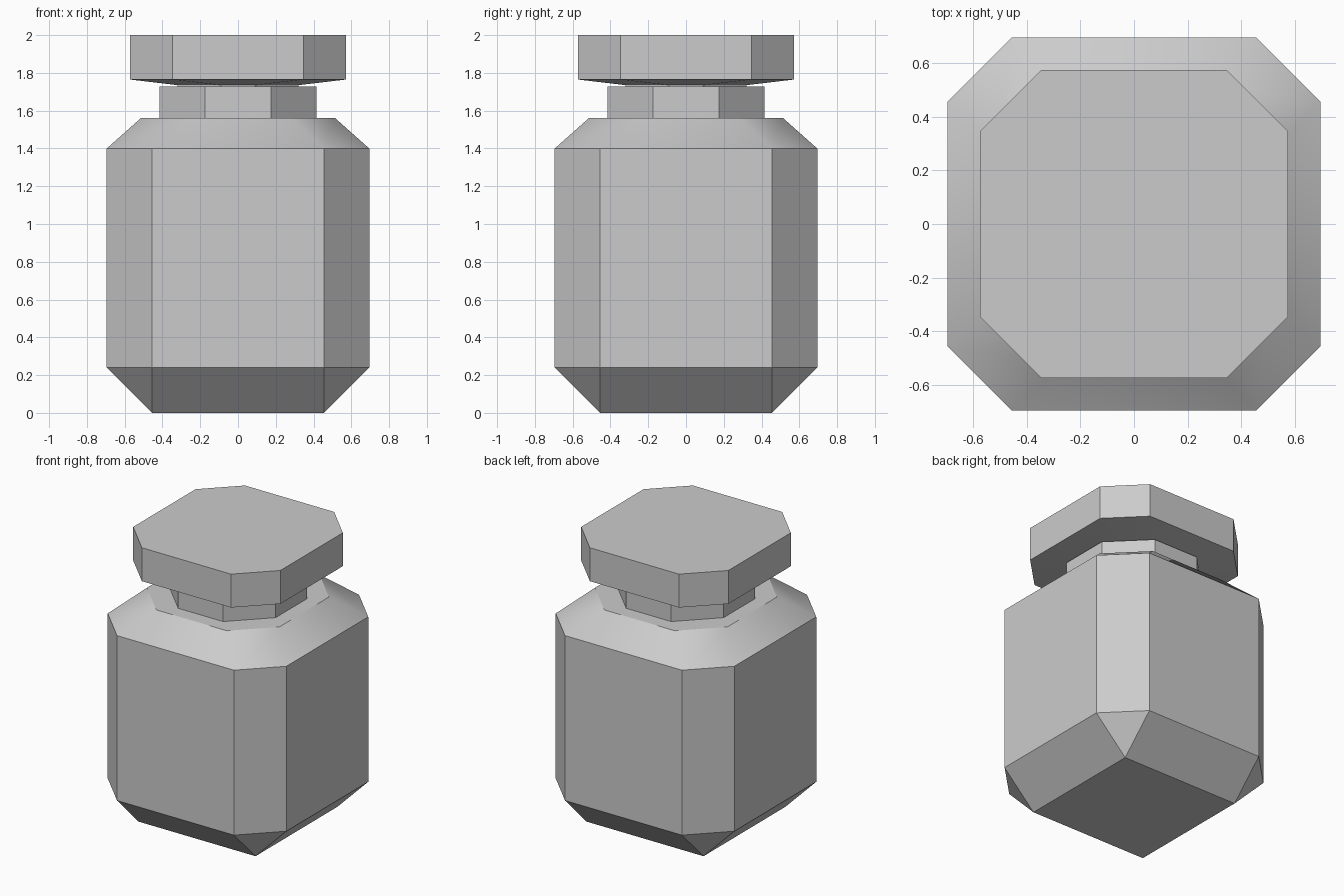
import bpy
import bmesh

if "Cube" in bpy.data.objects:
    bpy.data.objects.remove(bpy.data.objects["Cube"])


def octagon(half, flat, z):
    """Square with cut corners: half width, and half length of each straight side."""
    corners = []
    x, y, u, v = half, -flat, half, flat
    for _ in range(4):
        corners += [(x, y, z), (u, v, z)]
        x, y, u, v = -y, x, -v, u
    return corners


def loft(name, rings):
    """Skin a stack of octagon rings into one closed object."""
    bm = bmesh.new()
    loops = [[bm.verts.new(p) for p in octagon(*ring)] for ring in rings]
    for low, high in zip(loops, loops[1:]):
        for i in range(8):
            j = (i + 1) % 8
            bm.faces.new((low[i], low[j], high[j], high[i]))
    bm.faces.new(loops[0][::-1])
    bm.faces.new(loops[-1])
    # rings whose corners meet collapse to a plain square
    bmesh.ops.remove_doubles(bm, verts=bm.verts[:], dist=0.0001)
    bmesh.ops.recalc_face_normals(bm, faces=bm.faces[:])
    mesh = bpy.data.meshes.new(name)
    bm.to_mesh(mesh)
    bm.free()
    obj = bpy.data.objects.new(name, mesh)
    bpy.context.collection.objects.link(obj)
    # soft shoulder, crisp chamfers
    bpy.ops.object.select_all(action='DESELECT')
    obj.select_set(True)
    bpy.context.view_layer.objects.active = obj
    bpy.ops.object.shade_smooth_by_angle(angle=0.5236)
    return obj


# Bottle: square foot, chamfered walls, sloping shoulder, ledge and neck
loft("bottle_body", [
    (0.455, 0.455, 0.0),
    (0.695, 0.455, 0.24),
    (0.695, 0.455, 1.40),
    (0.515, 0.275, 1.56),
    (0.415, 0.175, 1.56),
    (0.415, 0.175, 1.727),
])

# Stopper: short stem sunk into the neck, flared underside, thick cap
loft("stopper", [
    (0.32, 0.09, 1.70),
    (0.32, 0.09, 1.735),
    (0.573, 0.347, 1.765),
    (0.573, 0.347, 2.0),
])
